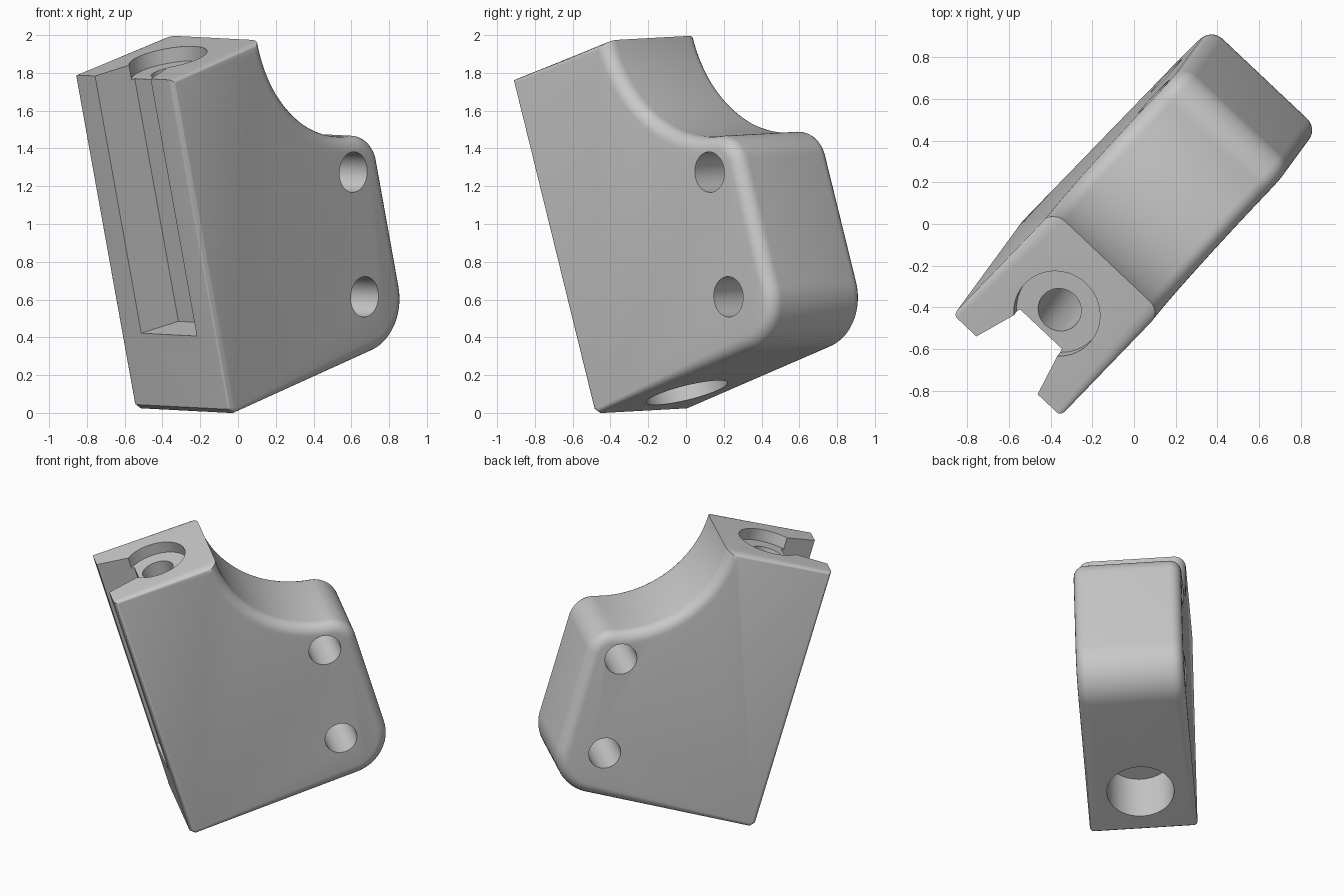
import bpy, bmesh, math
from mathutils import Matrix, Vector

cube = bpy.data.objects.get("Cube")
if cube:
    bpy.data.objects.remove(cube, do_unlink=True)

# Main sizes, in the block's own frame: X depth, Y height, Z thickness
FRONT, BACK, BOTTOM, TOP, HALF = -0.36, 1.085, 0.11, 1.963, 0.355
SCOOP, TOP_FILLET, LOW_FILLET = 0.72, 0.17, 0.28
ROUND, SMALL, FOOT = 0.075, 0.025, 0.03


def arc(cx, cy, r, a0, a1, n):
    """Points along a circular arc, angles in radians."""
    return [(cx + r * math.cos(a0 + (a1 - a0) * i / n),
             cy + r * math.sin(a0 + (a1 - a0) * i / n)) for i in range(n + 1)]


def side_ring(t, sign):
    """Side outline at angle t of the rounded rim: 0 on the wall, 90 deg on the side."""
    f = 1 - math.cos(t)
    big, small = f * ROUND, f * SMALL
    # Front edge with a chamfered foot
    sharp = [(FRONT + small, TOP - small),
             (FRONT + small, BOTTOM + FOOT + 0.41 * small),
             (FRONT + FOOT + 0.41 * small, BOTTOM + small)]
    # Rounded back corners, then the concave scoop
    soft = arc(BACK - LOW_FILLET, BOTTOM + LOW_FILLET, LOW_FILLET - big, -math.pi / 2, 0, 20)
    fx = BACK - TOP_FILLET
    rise = math.sqrt((SCOOP + TOP_FILLET) ** 2 - TOP_FILLET ** 2)
    touch = math.atan2(rise, TOP_FILLET)
    soft += arc(fx, TOP - rise, TOP_FILLET - big, 0, touch, 16)
    end = math.pi + math.asin(small / (SCOOP + big))
    soft += arc(BACK, TOP, SCOOP + big, math.pi + touch, end, 40)[1:]
    ring = []
    for points, size in ((sharp, SMALL), (soft, ROUND)):
        z = sign * (HALF - size * (1 - math.sin(t)))
        ring += [(x, y, z) for x, y in points]
    return ring


def skinned(name, rings):
    """Closed solid through a stack of matching rings."""
    bm = bmesh.new()
    loops = [[bm.verts.new(p) for p in ring] for ring in rings]
    n = len(loops[0])
    for a, b in zip(loops, loops[1:]):
        for i in range(n):
            j = (i + 1) % n
            bm.faces.new((a[i], a[j], b[j], b[i]))
    bm.faces.new(loops[0][::-1])
    bm.faces.new(loops[-1])
    return new_object(name, bm)


def new_object(name, bm):
    bmesh.ops.recalc_face_normals(bm, faces=bm.faces)
    mesh = bpy.data.meshes.new(name)
    bm.to_mesh(mesh)
    bm.free()
    obj = bpy.data.objects.new(name, mesh)
    bpy.context.collection.objects.link(obj)
    return obj


def cylinder(name, start, end, radius):
    start, end = Vector(start), Vector(end)
    axis = end - start
    mat = Matrix.Translation((start + end) / 2) @ axis.to_track_quat('Z', 'Y').to_matrix().to_4x4()
    bm = bmesh.new()
    bmesh.ops.create_cone(bm, cap_ends=True, segments=64, radius1=radius,
                          radius2=radius, depth=axis.length, matrix=mat)
    return new_object(name, bm)


# Solid block with rounded rims on both sides
angles = [math.pi / 2 * i / 6 for i in range(7)]
block = skinned("bracket_block", [side_ring(t, -1) for t in reversed(angles)]
                + [side_ring(t, 1) for t in angles])

# Cutters: stepped vertical bore, two cross holes and the tapered front slot
slot = [(-0.135, -0.138), (-0.135, 0.138), (-0.445, 0.2266), (-0.445, -0.2266)]
cutters = [
    cylinder("bolt_hole_cutter", (0, BOTTOM - 0.1, 0), (0, TOP + 0.1, 0), 0.105),
    cylinder("top_counterbore_cutter", (0, TOP - 0.08, 0), (0, TOP + 0.12, 0), 0.21),
    cylinder("bottom_counterbore_cutter", (0, BOTTOM - 0.12, 0), (0, BOTTOM + 0.355, 0), 0.222),
    cylinder("upper_cross_hole_cutter", (0.86, 1.085, -0.5), (0.86, 1.085, 0.5), 0.107),
    cylinder("lower_cross_hole_cutter", (0.778, 0.42, -0.5), (0.778, 0.42, 0.5), 0.107),
    skinned("front_slot_cutter", [[(x, y, z) for x, z in slot] for y in (0.54, 2.2)]),
]
bpy.ops.object.select_all(action='DESELECT')
bpy.context.view_layer.objects.active = block
block.select_set(True)
for c in cutters:
    c.hide_render = True
    mod = block.modifiers.new("cut", 'BOOLEAN')
    mod.operation = 'DIFFERENCE'
    mod.solver = 'EXACT'
    mod.object = c
    bpy.ops.object.modifier_apply(modifier=mod.name)
for c in cutters:
    bpy.data.objects.remove(c, do_unlink=True)

# Tilt the block into its resting pose
up = Vector((-0.172, -0.235, 0.957)).normalized()
side = Vector((0.727, -0.686, -0.0378))
side = (side - side.dot(up) * up).normalized()
depth = up.cross(side)
pose = Matrix((depth, up, side)).transposed().to_4x4()
block.matrix_world = pose @ Matrix.Translation((0, 0, -0.045))

# Plain grey finish
grey = bpy.data.materials.new("light_grey")
grey.use_nodes = True
colour = (0.58, 0.58, 0.58, 1)
grey.diffuse_color = colour
grey.node_tree.nodes["Principled BSDF"].inputs["Base Color"].default_value = colour
block.data.materials.clear()
block.data.materials.append(grey)
for p in block.data.polygons:
    p.material_index = 0

bpy.ops.object.shade_smooth_by_angle(angle=math.radians(30))
